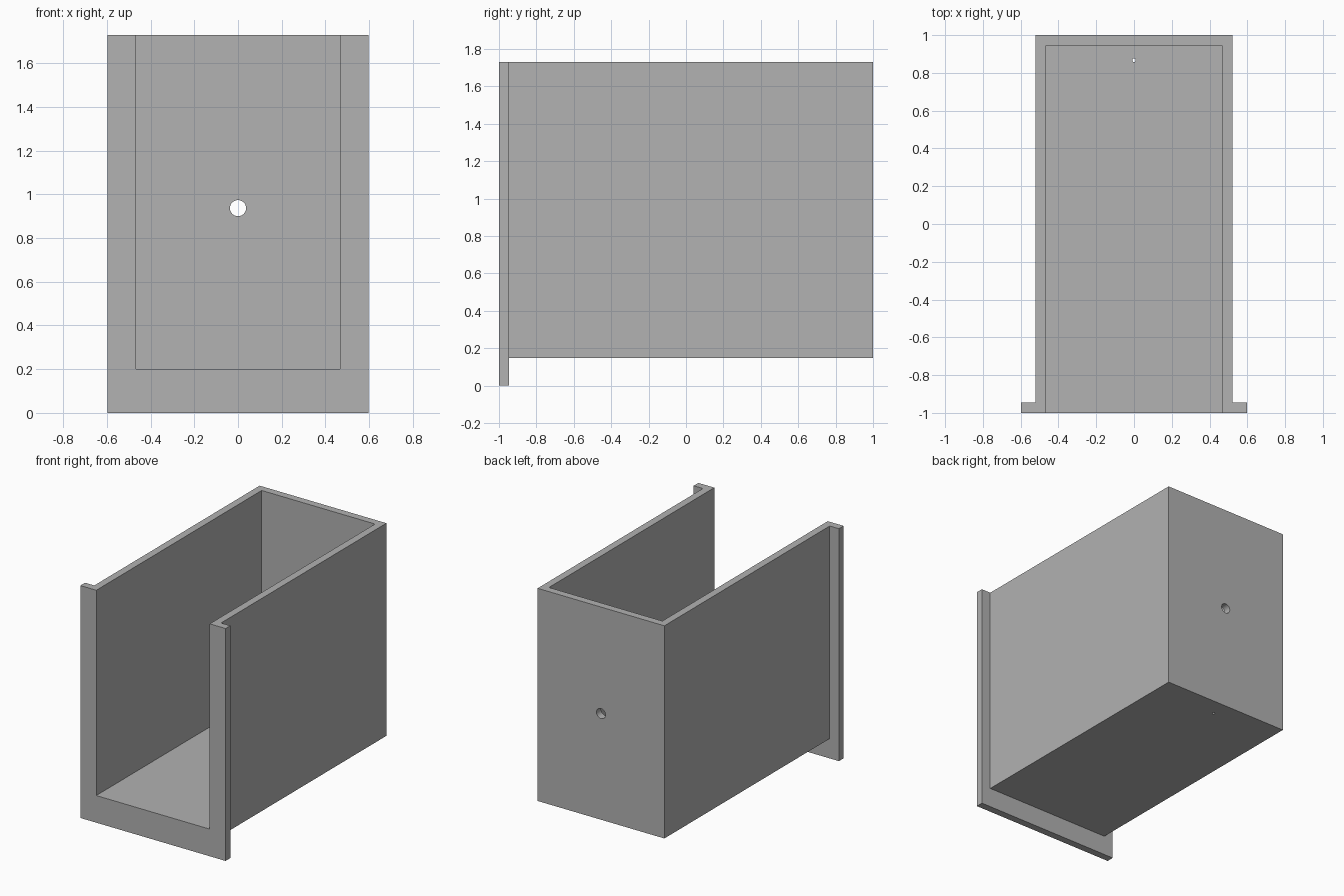
import bpy
import math

cube = bpy.data.objects.get("Cube")
if cube:
    bpy.data.objects.remove(cube, do_unlink=True)

TOP, WALL = 1.73, 0.055
BASE = 0.147          # underside of the box
HALF = 0.522          # half width of the box
FLANGE = 0.598        # half width of the front flange

grey = bpy.data.materials.new("plain grey")
grey.use_nodes = True
colour = (0.445, 0.445, 0.445, 1)
grey.diffuse_color = colour
grey.node_tree.nodes["Principled BSDF"].inputs["Base Color"].default_value = colour


def block(name, low, high):
    """Axis-aligned box between two corners."""
    bpy.ops.mesh.primitive_cube_add(
        size=1, location=[(a + b) / 2 for a, b in zip(low, high)])
    ob = bpy.context.object
    ob.name = name
    ob.scale = [b - a for a, b in zip(low, high)]
    bpy.ops.object.transform_apply(location=True, rotation=True, scale=True)
    ob.data.materials.append(grey)
    return ob


def drill(name, location, radius, rotation=(0, 0, 0)):
    """Round cutter for a hole."""
    bpy.ops.mesh.primitive_cylinder_add(
        vertices=32, radius=radius, depth=0.2, location=location, rotation=rotation)
    ob = bpy.context.object
    ob.name = name
    ob.data.materials.append(grey)
    return ob


def combine(target, tool, operation):
    """Apply a boolean and remove the tool."""
    tool.hide_render = True
    mod = target.modifiers.new(operation.title(), 'BOOLEAN')
    mod.operation = operation
    mod.solver = 'EXACT'
    mod.object = tool
    bpy.context.view_layer.objects.active = target
    bpy.ops.object.modifier_apply(modifier=mod.name)
    bpy.data.objects.remove(tool, do_unlink=True)


# Outer box and the wider front flange
housing = block("open_housing", (-HALF, -1 + WALL / 2, BASE), (HALF, 1, TOP))
flange = block("front_flange", (-FLANGE, -1, 0), (FLANGE, -1 + WALL, TOP))
combine(housing, flange, 'UNION')

# Cavity open at the front and top
inner = HALF - WALL
cavity = block("cavity", (-inner, -1.2, BASE + WALL), (inner, 1 - WALL, TOP + 0.2))
combine(housing, cavity, 'DIFFERENCE')

# Holes in the back wall and in the floor
combine(housing, drill("back_hole", (0, 1 - WALL / 2, 0.937), 0.037,
                       (math.pi / 2, 0, 0)), 'DIFFERENCE')
combine(housing, drill("floor_hole", (0, 0.867, BASE + WALL / 2), 0.009), 'DIFFERENCE')

# Flat faces, round hole walls
bpy.ops.object.select_all(action='DESELECT')
housing.select_set(True)
bpy.context.view_layer.objects.active = housing
bpy.ops.object.shade_smooth_by_angle(angle=math.radians(30))
